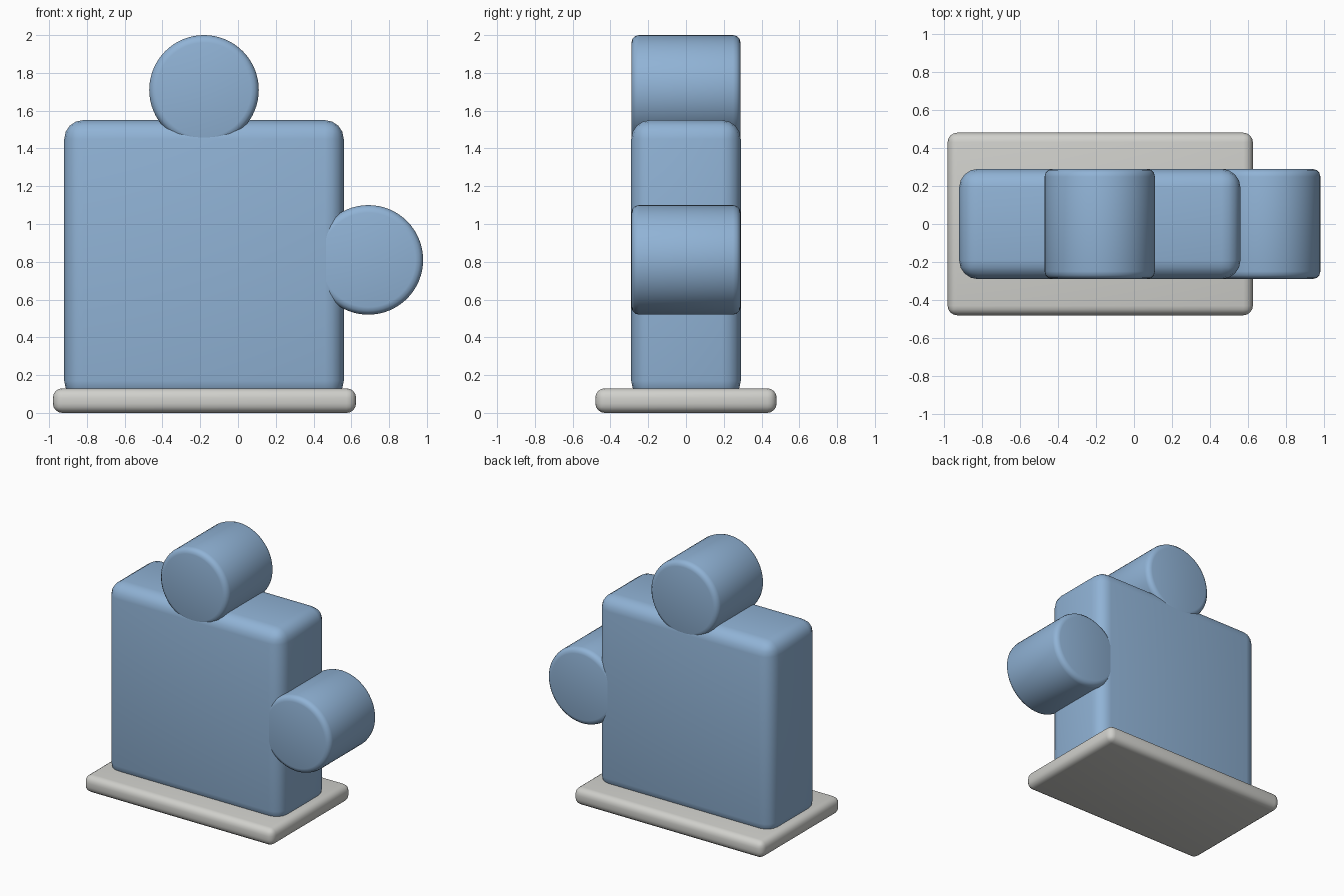
import bpy
import math

default_cube = bpy.data.objects.get("Cube")
if default_cube:
    bpy.data.objects.remove(default_cube, do_unlink=True)


def make_material(name, color):
    mat = bpy.data.materials.new(name)
    mat.use_nodes = True
    mat.diffuse_color = color
    mat.node_tree.nodes["Principled BSDF"].inputs["Base Color"].default_value = color
    return mat


def finish(obj, name, mat, bevel, segments):
    """Name, colour, round and smooth the active part."""
    obj.name = name
    obj.data.materials.append(mat)
    bpy.ops.object.transform_apply(location=False, rotation=True, scale=True)
    mod = obj.modifiers.new("Rounded edges", "BEVEL")
    mod.width = bevel
    mod.segments = segments
    mod.limit_method = "ANGLE"
    mod.angle_limit = math.radians(40)
    bpy.ops.object.modifier_apply(modifier=mod.name)
    bpy.ops.object.shade_smooth_by_angle(angle=math.radians(35))
    return obj


def rounded_box(name, low, high, bevel, segments, mat):
    center = [(a + b) / 2 for a, b in zip(low, high)]
    bpy.ops.mesh.primitive_cube_add(size=1, location=center)
    obj = bpy.context.object
    obj.scale = [b - a for a, b in zip(low, high)]
    return finish(obj, name, mat, bevel, segments)


def knob(name, x, z, mat):
    bpy.ops.mesh.primitive_cylinder_add(
        vertices=64, radius=0.29, depth=0.578,
        location=(x, 0, z), rotation=(math.pi / 2, 0, 0))
    return finish(bpy.context.object, name, mat, 0.04, 3)


blue = make_material("soft blue", (0.28, 0.45, 0.67, 1))
grey = make_material("pale grey", (0.63, 0.63, 0.60, 1))

# Flat stand
rounded_box("base_plate", (-0.98, -0.48, 0), (0.625, 0.48, 0.13), 0.05, 4, grey)

# Upright puzzle piece: square body with a tab on top and one on its left
rounded_box("piece_body", (-0.92, -0.29, 0.07), (0.56, 0.29, 1.55), 0.1, 4, blue)
knob("top_tab", -0.18, 1.71, blue)
knob("left_tab", 0.69, 0.81, blue)
